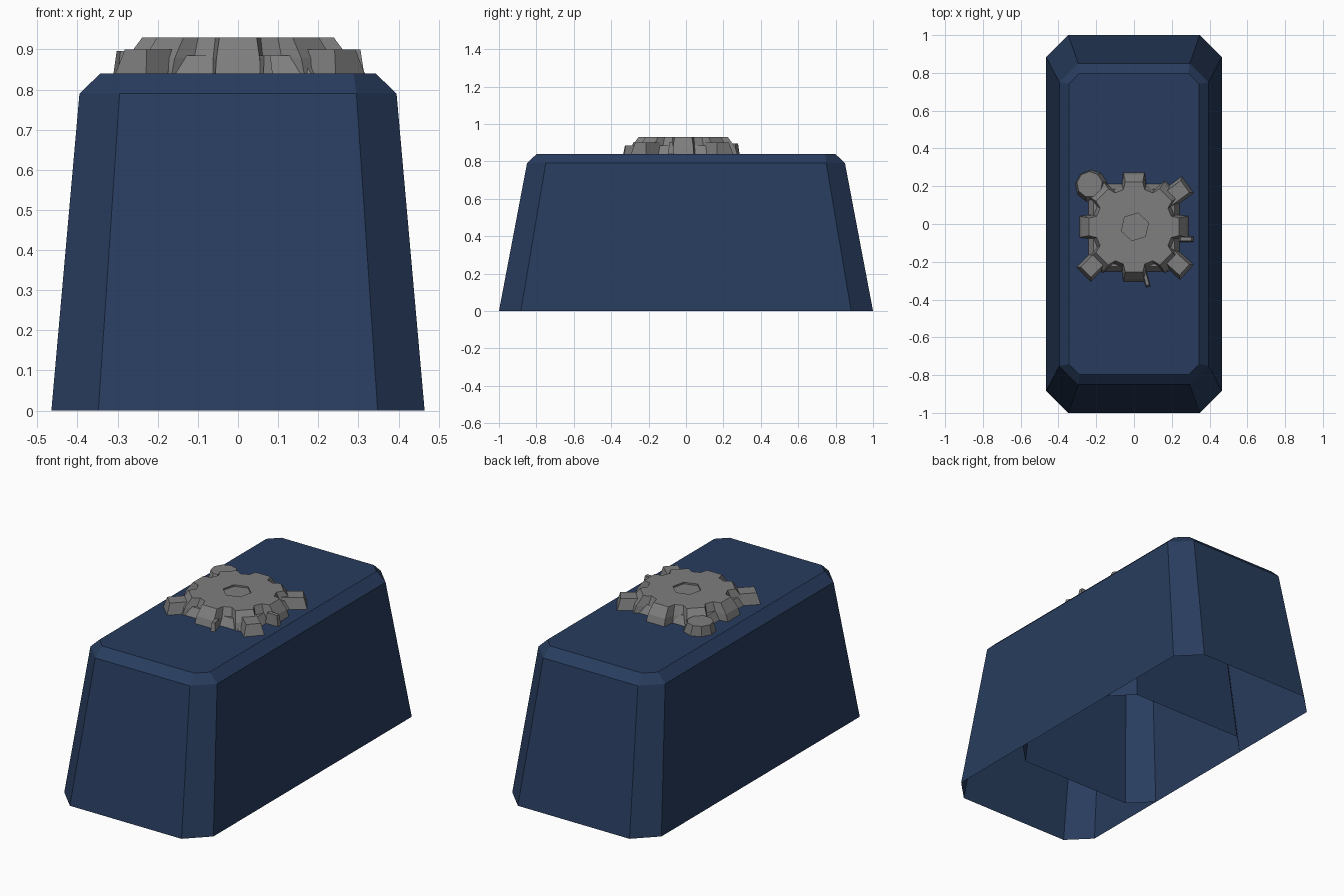
import bpy, bmesh, math

if "Cube" in bpy.data.objects:
    bpy.data.objects.remove(bpy.data.objects["Cube"])


def material(name, rgb):
    m = bpy.data.materials.new(name)
    m.diffuse_color = (*rgb, 1)
    m.use_nodes = True
    m.node_tree.nodes["Principled BSDF"].inputs["Base Color"].default_value = m.diffuse_color
    return m


BLUE = material("navy blue", (0.021, 0.046, 0.112))
GRAY = material("stone gray", (0.21, 0.21, 0.21))


def loft(name, rings, mat, cap_bottom=True):
    """Join equal-length rings of points into one flat-faced solid."""
    bm = bmesh.new()
    loops = [[bm.verts.new(p) for p in ring] for ring in rings]
    n = len(loops[0])
    for low, high in zip(loops, loops[1:]):
        for i in range(n):
            j = (i + 1) % n
            bm.faces.new((low[i], low[j], high[j], high[i]))
    bm.faces.new(loops[-1])
    if cap_bottom:
        bm.faces.new(loops[0][::-1])
    me = bpy.data.meshes.new(name)
    bm.to_mesh(me)
    bm.free()
    me.materials.append(mat)
    ob = bpy.data.objects.new(name, me)
    bpy.context.collection.objects.link(ob)
    return ob


def octagon(hx, hy, c, z, cy=0.0):
    """Rectangle with cut corners."""
    pts = []
    for sx, sy in ((1, 1), (-1, 1), (-1, -1), (1, -1)):
        a = (sx * hx, cy + sy * (hy - c), z)
        b = (sx * (hx - c), cy + sy * hy, z)
        pts += [a, b] if sx * sy > 0 else [b, a]
    return pts


def ngon(cx, cy, r, n, z, turn=0.0):
    return [(cx + r * math.cos(turn + math.tau * i / n),
             cy + r * math.sin(turn + math.tau * i / n), z) for i in range(n)]


def gear(outer, inner, z):
    """Eight blunt lobes with notches between them."""
    pts = []
    for k in range(8):
        for off, r in ((-16, inner), (-11, outer), (11, outer), (16, inner)):
            a = math.radians(45 * k + off)
            pts.append((r * math.cos(a), -0.015 + r * math.sin(a), z))
    return pts


def chunk(name, x, y, angle, length, width, top):
    """Small tapered block pointing outwards."""
    def ring(l, w, z):
        ca, sa = math.cos(angle), math.sin(angle)
        return [(x + u * ca - v * sa, y + u * sa + v * ca, z)
                for u, v in ((-l, -w), (l, -w), (l, w), (-l, w))]
    loft(name, [ring(length, width, 0.835),
                ring(length * 0.75, width * 0.7, top)], GRAY)


# Long outer shell, open below
loft("outer_shell", [octagon(0.465, 1.0, 0.117, 0),
                     octagon(0.395, 0.85, 0.1, 0.79),
                     octagon(0.343, 0.798, 0.055, 0.84)], BLUE, False)

# Short inner shell of the same width, seen from below
loft("inner_shell", [octagon(0.464, 0.464, 0.115, 0, -0.023),
                     octagon(0.394, 0.394, 0.1, 0.788, -0.023),
                     octagon(0.342, 0.342, 0.055, 0.838, -0.023)], BLUE, False)

# Lobed stone on top with a shallow hexagonal recess
stone = loft("lobed_stone", [gear(0.296, 0.235, 0.835),
                             gear(0.282, 0.225, 0.878),
                             gear(0.243, 0.205, 0.93)], GRAY)
cutter = loft("recess_cutter", [ngon(0.005, -0.015, 0.075, 6, 0.921, 0.3),
                                ngon(0.005, -0.015, 0.075, 6, 0.95, 0.3)], GRAY)
cutter.hide_render = True
cutter.hide_set(True)
cut = stone.modifiers.new("recess", 'BOOLEAN')
cut.operation = 'DIFFERENCE'
cut.solver = 'EXACT'
cut.object = cutter

# Squarish rubble between the lobes
loft("rubble_base", [octagon(0.245, 0.235, 0.06, 0.835, -0.02),
                     octagon(0.215, 0.205, 0.06, 0.885, -0.02)], GRAY)
for i, (x, y) in enumerate(((0.225, 0.165), (0.225, -0.205), (-0.215, -0.215))):
    chunk(f"corner_rubble_{i}", x, y, math.atan2(y, x), 0.075, 0.055, 0.9)
chunk("side_sliver", 0.275, -0.08, 0, 0.04, 0.015, 0.9)
chunk("front_sliver", 0.065, -0.295, math.radians(-75), 0.04, 0.012, 0.885)

# Rounded boulder at the back left
loft("boulder", [ngon(-0.225, 0.2, 0.087, 9, 0.835, 0.2),
                 ngon(-0.235, 0.21, 0.068, 9, 0.896, 0.2)], GRAY)
